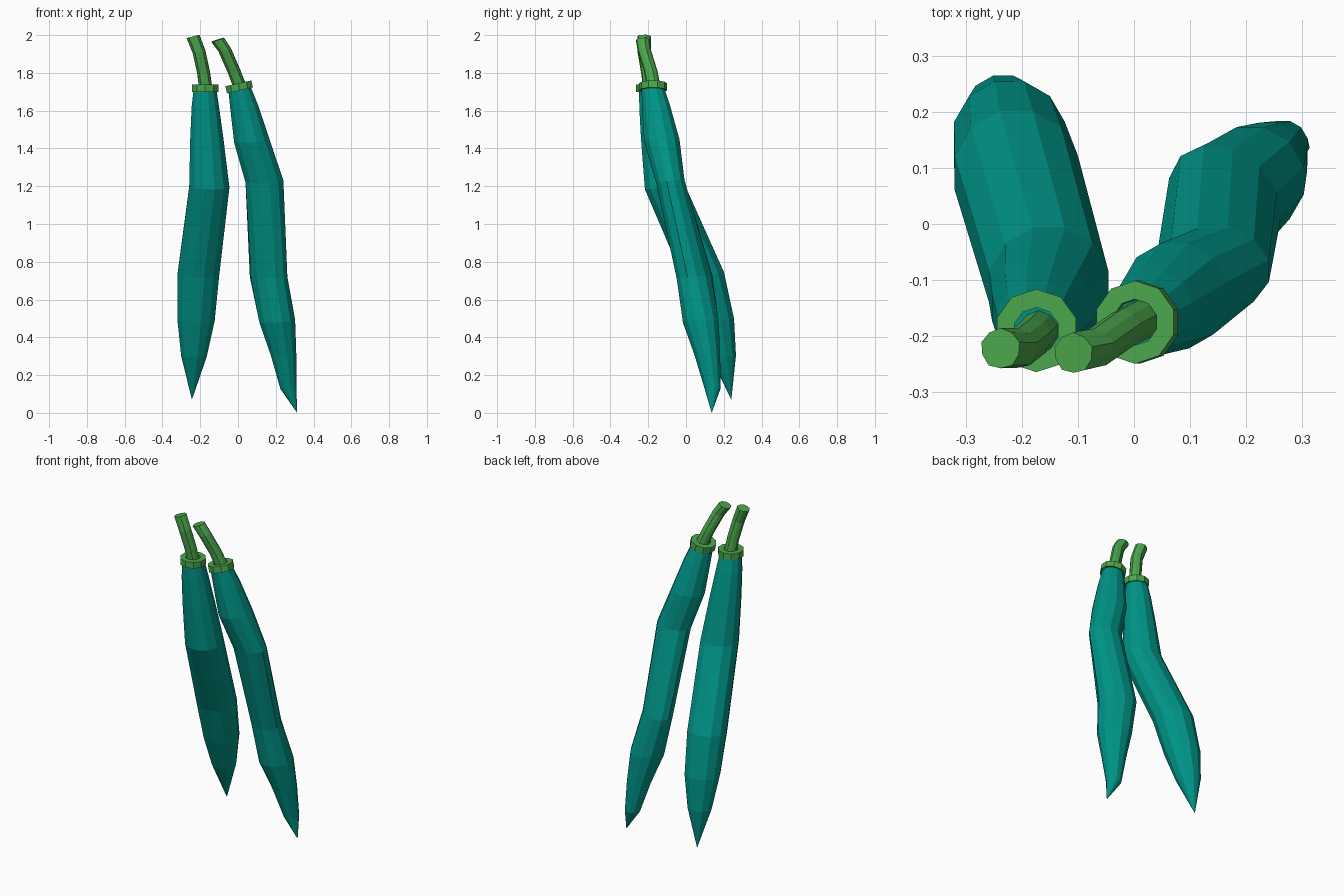
import bpy, bmesh, math
from mathutils import Vector, Matrix

if "Cube" in bpy.data.objects:
    bpy.data.objects.remove(bpy.data.objects["Cube"])

UP = Vector((0, 0, 1))


def material(name, rgb):
    m = bpy.data.materials.new(name)
    m.diffuse_color = (*rgb, 1)
    m.use_nodes = True
    m.node_tree.nodes["Principled BSDF"].inputs["Base Color"].default_value = m.diffuse_color
    return m


TEAL = material("teal_skin", (0.0, 0.295, 0.24))
GREEN = material("green_stem", (0.07, 0.38, 0.072))


def finish(bm, name, mat):
    bmesh.ops.recalc_face_normals(bm, faces=bm.faces[:])
    me = bpy.data.meshes.new(name)
    bm.to_mesh(me)
    bm.free()
    me.materials.append(mat)
    bpy.context.collection.objects.link(bpy.data.objects.new(name, me))


def tube(name, path, mat, sides=10, upright=0.0, groove=1.0):
    """Loft rings along (x, y, z, radius[, squash, long-axis angle]); radius 0 makes a point."""
    bm = bmesh.new()
    pts = [Vector(p[:3]) for p in path]
    rings = []
    for i, (c, p) in enumerate(zip(pts, path)):
        r = p[3]
        if r == 0:
            rings.append([bm.verts.new(c)])
            continue
        squash, axis = p[4:] if len(p) > 4 else (1, 0)
        t = (pts[min(i + 1, len(pts) - 1)] - pts[max(i - 1, 0)]).normalized()
        t = t if t.z > 0 else -t
        q = UP.rotation_difference((t + UP * upright).normalized())
        spin = Matrix.Rotation(math.radians(axis), 3, 'Z')
        ring = []
        for k in range(sides):
            a = 2 * math.pi * (k + 0.5) / sides - math.radians(axis)
            g = groove if k % 2 else 1
            ring.append(bm.verts.new(c + q @ (spin @ Vector((r * g * math.cos(a), r * g * squash * math.sin(a), 0)))))
        rings.append(ring)
    for a, b in zip(rings, rings[1:]):
        for k in range(sides):
            n = (k + 1) % sides
            bm.faces.new((a[k], a[n], b[0]) if len(b) == 1 else (a[k], a[n], b[n], b[k]))
    for end in (rings[0], rings[-1]):
        if len(end) > 2:
            bm.faces.new(end)
    finish(bm, name, mat)


def collar(name, centre, tilt, outer=0.074, inner=0.041, height=0.038, sides=10):
    """Flat washer around the stem base."""
    bm = bmesh.new()
    prof = [(outer, -height / 2), (outer, height / 2), (inner, height / 2), (inner, -height / 2)]
    mat = Matrix.Translation(centre) @ Matrix.Rotation(tilt, 4, 'Y')
    rings = []
    for k in range(sides):
        a = 2 * math.pi * (k + 0.5) / sides
        rings.append([bm.verts.new(mat @ Vector((r * math.cos(a), r * math.sin(a), z))) for r, z in prof])
    for k in range(sides):
        a, b = rings[k], rings[(k + 1) % sides]
        for j in range(4):
            n = (j + 1) % 4
            bm.faces.new((a[j], b[j], b[n], a[n]))
    finish(bm, name, GREEN)


# Left pod: body, collar, stem
tube("left_pod", [
    (-0.175, -0.188, 1.715, 0.062), (-0.173, -0.175, 1.62, 0.075),
    (-0.165, -0.150, 1.45, 0.091), (-0.152, -0.112, 1.195, 0.110),
    (-0.210, 0.092, 0.73, 0.114), (-0.222, 0.156, 0.49, 0.102),
    (-0.233, 0.197, 0.30, 0.070), (-0.244, 0.240, 0.07, 0)], TEAL, 12, 2.0)
collar("left_collar", (-0.174, -0.190, 1.719), 0.0)
tube("left_stem", [
    (-0.166, -0.186, 1.68, 0.037), (-0.182, -0.203, 1.80, 0.036),
    (-0.206, -0.222, 1.91, 0.036), (-0.238, -0.222, 1.993, 0.037)], GREEN, 10, 0.4, 0.95)

# Right pod: body, collar, stem
tube("right_pod", [
    (0.008, -0.176, 1.72, 0.062), (0.033, -0.158, 1.62, 0.077),
    (0.073, -0.128, 1.44, 0.097), (0.140, -0.083, 1.225, 0.104, 0.75, 0),
    (0.162, 0.045, 0.72, 0.110, 0.77, -40), (0.208, 0.078, 0.485, 0.098),
    (0.241, 0.113, 0.31, 0.070), (0.267, 0.141, 0.13, 0.044),
    (0.313, 0.136, 0.0, 0)], TEAL, 12, 2.0)
collar("right_collar", (0.006, -0.175, 1.726), -0.22)
tube("right_stem", [
    (0.024, -0.164, 1.69, 0.037), (-0.022, -0.188, 1.81, 0.036),
    (-0.070, -0.222, 1.92, 0.036), (-0.108, -0.230, 1.975, 0.037)], GREEN, 10, 0.9, 0.95)
